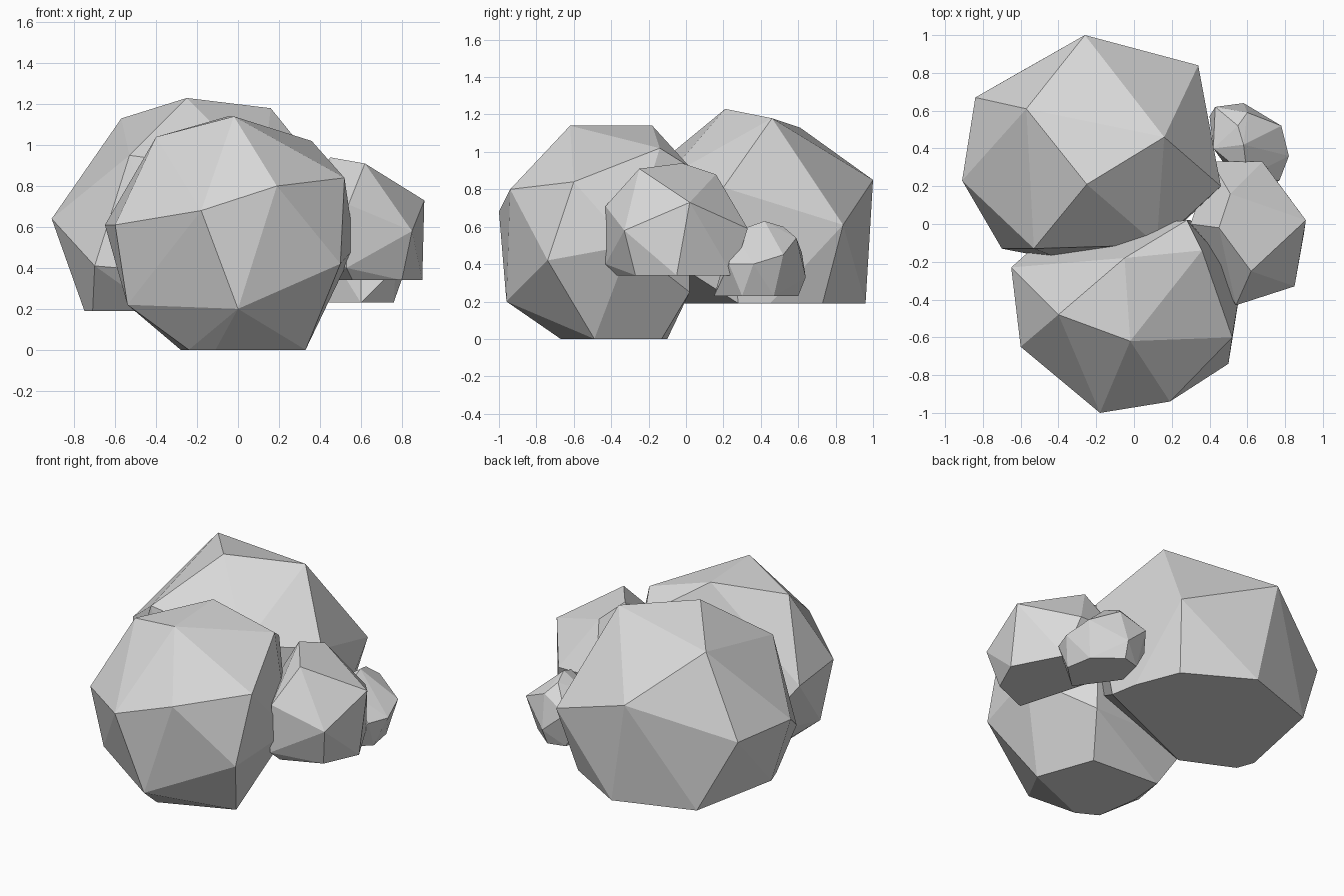
import bpy
import bmesh
from math import radians
from mathutils import Vector

# Remove the default object
default_cube = bpy.data.objects.get("Cube")
if default_cube is not None:
    bpy.data.objects.remove(default_cube, do_unlink=True)

# Single stone colour
stone = bpy.data.materials.new("grey stone")
stone.use_nodes = True
stone_colour = (0.7, 0.7, 0.7, 1.0)
stone.diffuse_color = stone_colour
stone.node_tree.nodes["Principled BSDF"].inputs["Base Color"].default_value = stone_colour


def boulder(name, ground, base, corners):
    """Faceted rock: a flat base outline wrapped with a few chiselled corners.

    Sizes are given in hundredths of a unit.
    """
    mesh = bpy.data.meshes.new(name)
    bm = bmesh.new()
    outline = [(x, y, ground) for x, y in base]
    for point in outline + corners:
        bm.verts.new(Vector(point) / 100)

    # Wrap the corners in a convex skin and drop anything left inside
    wrapped = bmesh.ops.convex_hull(bm, input=bm.verts[:])
    loose = [item for item in wrapped["geom_interior"] if isinstance(item, bmesh.types.BMVert)]
    bmesh.ops.delete(bm, geom=loose, context="VERTS")

    # Merge the base and other nearly coplanar facets
    bmesh.ops.dissolve_limit(
        bm,
        angle_limit=radians(2),
        verts=bm.verts[:],
        edges=bm.edges[:],
    )
    bmesh.ops.recalc_face_normals(bm, faces=bm.faces[:])
    for face in bm.faces:
        face.smooth = False
    bm.to_mesh(mesh)
    bm.free()

    mesh.materials.append(stone)
    rock = bpy.data.objects.new(name, mesh)
    bpy.context.scene.collection.objects.link(rock)
    return rock


# Tallest rock at the back
boulder(
    "back_boulder", 19,
    base=[(-14, 96), (-63, 79), (-75, 20), (-71, 9), (-39, -6), (26, 73), (37, 45), (40, 28)],
    corners=[
        (-25, 21, 123), (16, 46, 118), (-57, 61, 113),
        (-53, -13, 95), (-26, 100, 85), (46, 20, 81), (12, -11, 86),
        (-84, 67, 64), (-91, 23, 64), (34, 84, 61),
        (-70, -13, 41), (-35, -20, 38), (20, -5, 40),
    ],
)

# Rounded rock at the front
boulder(
    "front_boulder", 0,
    base=[(20, -13), (-26, -10), (-28, -33), (-24, -60), (-11, -67), (33, -49)],
    corners=[
        (-2, -62, 114), (-5, -18, 114), (-40, -48, 104), (36, -14, 102),
        (52, -60, 84), (19, -94, 80), (-18, -100, 68),
        (-60, -65, 61), (-65, -23, 61), (28, 2, 92), (57, -30, 50),
        (50, -74, 42), (0, -96, 20), (-54, -60, 22), (30, 2, 25), (-45, -5, 30),
    ],
)

# Medium rock leaning on the side
boulder(
    "side_boulder", 34,
    base=[(90, -5), (80, -27), (56, -37), (74, 25), (38, 25)],
    corners=[
        (45, -2, 94), (62, -25, 91), (51, 16, 88), (91, 2, 73),
        (54, -43, 71), (53, -43, 40), (85, -33, 58), (68, 33, 59),
        (41, 33, 59), (30, 0, 70),
    ],
)

# Smallest rock tucked in behind
boulder(
    "small_boulder", 23,
    base=[(76, 30), (73, 47), (57, 60), (46, 57), (60, 15), (42, 40)],
    corners=[
        (58, 42, 63), (55, 52, 60), (60, 25, 57), (43, 62, 46), (60, 59, 54),
        (58, 64, 33), (78, 52, 45), (82, 36, 40), (77, 23, 40),
        (40, 57, 34), (42, 40, 52),
    ],
)
